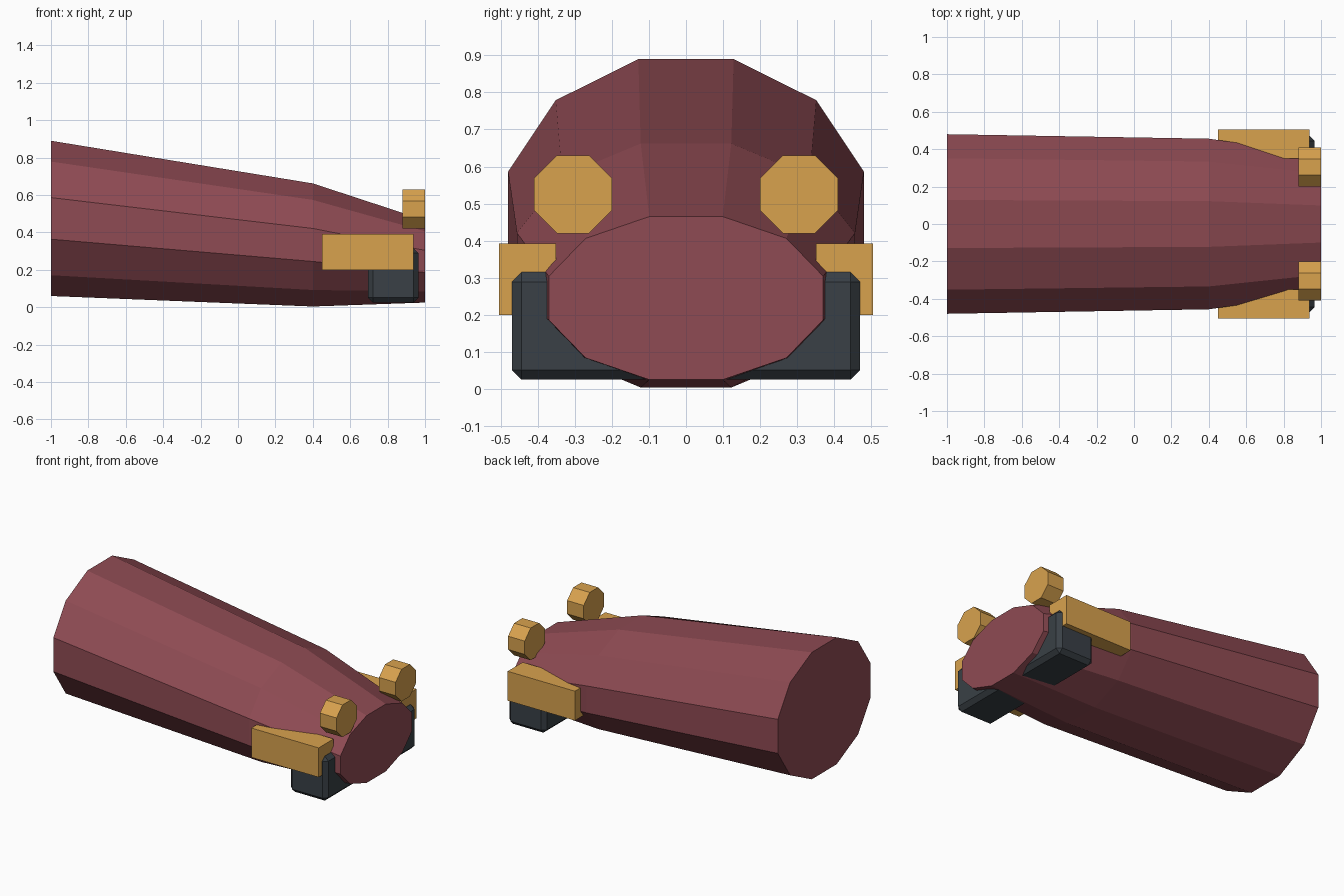
import bpy, bmesh, math

if "Cube" in bpy.data.objects:
    bpy.data.objects.remove(bpy.data.objects["Cube"])


def material(name, color):
    m = bpy.data.materials.new(name)
    m.diffuse_color = (*color, 1)
    m.use_nodes = True
    m.node_tree.nodes["Principled BSDF"].inputs["Base Color"].default_value = m.diffuse_color
    return m


MAROON = material("maroon", (0.275, 0.070, 0.087))
AMBER = material("amber", (0.687, 0.361, 0.076))
CHARCOAL = material("charcoal", (0.041, 0.051, 0.061))


def loft(name, sides, sections, mat):
    """Skin elliptical rings along x; each is (x, y, z, half_width, half_height)."""
    bm = bmesh.new()
    rings = []
    k = math.cos(math.pi / sides)  # flat-to-corner ratio
    for x, y, z, hw, hh in sections:
        ring = []
        for i in range(sides):
            a = (i + 0.5) * math.tau / sides
            ring.append(bm.verts.new((x, y + hw / k * math.cos(a), z + hh / k * math.sin(a))))
        rings.append(ring)
    for r0, r1 in zip(rings, rings[1:]):
        for i in range(sides):
            j = (i + 1) % sides
            bm.faces.new((r0[i], r0[j], r1[j], r1[i]))
    bm.faces.new(rings[0])
    bm.faces.new(rings[-1])
    bmesh.ops.recalc_face_normals(bm, faces=bm.faces)
    mesh = bpy.data.meshes.new(name)
    bm.to_mesh(mesh)
    bm.free()
    mesh.materials.append(mat)
    ob = bpy.data.objects.new(name, mesh)
    bpy.context.collection.objects.link(ob)
    return ob


def box(name, lo, hi, mat):
    bpy.ops.mesh.primitive_cube_add(size=1, location=[(a + b) / 2 for a, b in zip(lo, hi)])
    ob = bpy.context.object
    ob.name = name
    ob.scale = [b - a for a, b in zip(lo, hi)]
    bpy.ops.object.transform_apply(location=False, rotation=False, scale=True)
    ob.data.materials.append(mat)
    return ob


# Tapered twelve-sided body
loft("body", 12, [
    (-1.0, 0, 0.475, 0.480, 0.415),
    (0.4, 0, 0.333, 0.456, 0.329),
    (1.0, 0, 0.245, 0.370, 0.220),
], MAROON)

# Chamfered block crossing under the narrow end
jaw = box("jaw_block", (0.695, -0.47, 0.025), (0.965, 0.47, 0.315), CHARCOAL)
bevel = jaw.modifiers.new("chamfer", 'BEVEL')
bevel.width = 0.026
bevel.segments = 1

for side, label in ((-1, "front"), (1, "back")):
    # Flank plates beside the narrow end
    y0, y1 = sorted((side * 0.35, side * 0.505))
    box(label + "_side_plate", (0.45, y0, 0.2), (0.937, y1, 0.392), AMBER)
    # Octagonal discs above the end
    loft(label + "_disc", 8, [
        (x, side * 0.305, 0.525, 0.105, 0.105) for x in (0.88, 1.0)
    ], AMBER)
